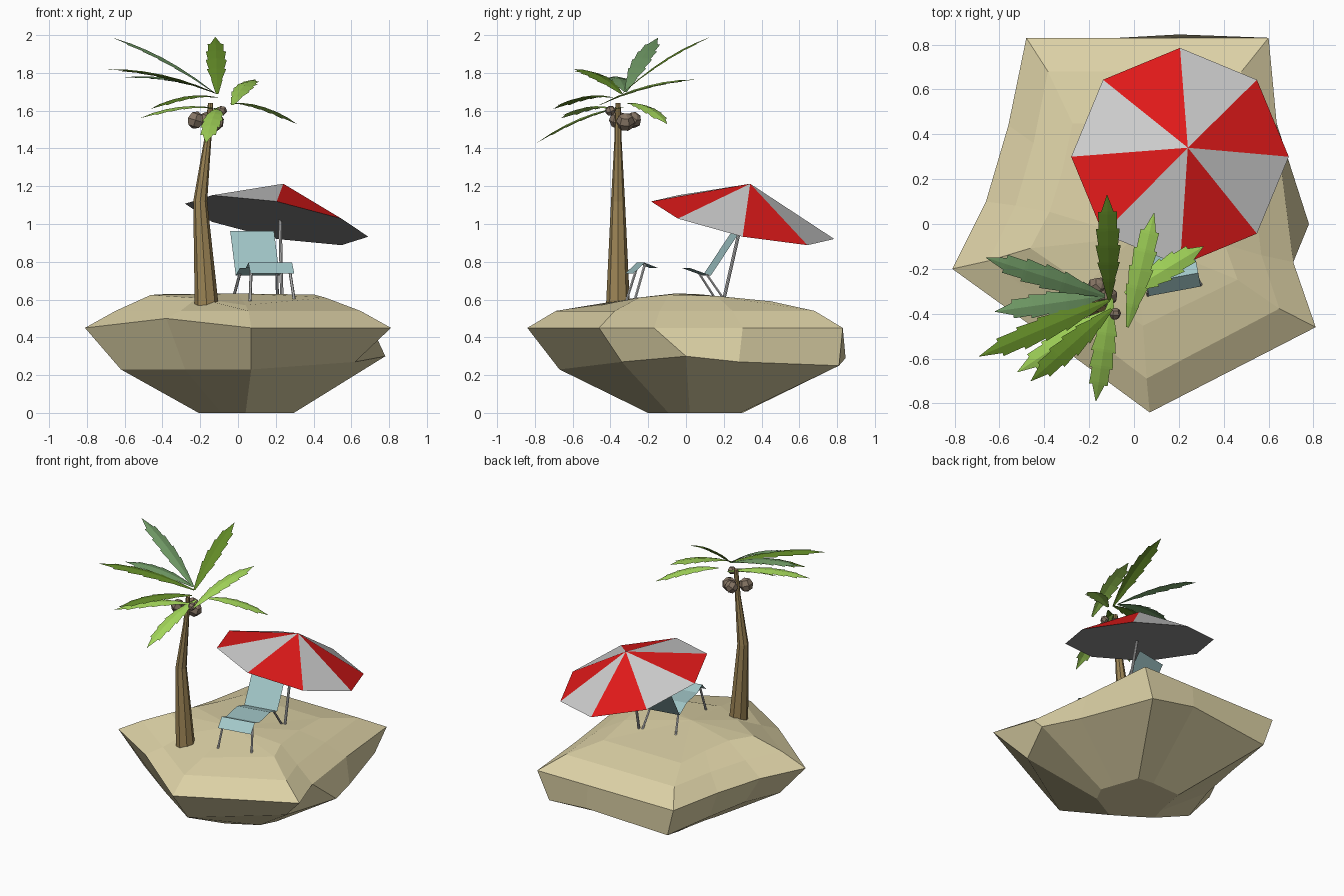
import bpy, bmesh
from math import sin, cos, pi, radians
from mathutils import Vector

if "Cube" in bpy.data.objects:
    bpy.data.objects.remove(bpy.data.objects["Cube"])


def mat(name, r, g, b):
    m = bpy.data.materials.new(name)
    m.diffuse_color = (r, g, b, 1)
    m.use_nodes = True
    m.node_tree.nodes["Principled BSDF"].inputs["Base Color"].default_value = m.diffuse_color
    return m


SAND = mat("sand", 0.72, 0.64, 0.38)
RED = mat("red", 0.75, 0.01, 0.01)
WHITE = mat("white", 0.7, 0.7, 0.7)
TEAL = mat("teal", 0.36, 0.57, 0.58)
BARK = mat("bark", 0.33, 0.23, 0.09)
NUT = mat("nut", 0.24, 0.18, 0.13)
LIGHT = mat("light_leaf", 0.36, 0.66, 0.10)
DARK = mat("dark_leaf", 0.12, 0.25, 0.02)
SAGE = mat("sage_leaf", 0.16, 0.32, 0.13)


def build(name, verts, faces, mats=(), recalc=True):
    me = bpy.data.meshes.new(name)
    me.from_pydata([tuple(v) for v in verts], [], faces)
    for m in mats:
        me.materials.append(m)
    if recalc:
        bm = bmesh.new()
        bm.from_mesh(me)
        bmesh.ops.recalc_face_normals(bm, faces=bm.faces)
        bm.to_mesh(me)
        bm.free()
    ob = bpy.data.objects.new(name, me)
    bpy.context.collection.objects.link(ob)
    return ob


def bridge(count, n):
    """Quads joining a stack of rings with n points each."""
    return [(r * n + i, r * n + (i + 1) % n, (r + 1) * n + (i + 1) % n, (r + 1) * n + i)
            for r in range(count - 1) for i in range(n)]


def tube(name, path, radii, sides, mats=()):
    verts = [(x + r * cos(2 * pi * i / sides), y + r * sin(2 * pi * i / sides), z)
             for (x, y, z), r in zip(path, radii) for i in range(sides)]
    faces = bridge(len(path), sides)
    faces += [tuple(range(sides)), tuple(range(len(verts) - sides, len(verts)))]
    return build(name, verts, faces, mats)


# Island: faceted rings from the bottom up to a low peak
rim = [(-.48, .83, .45), (.2, .83, .45), (.60, .83, .45), (.65, .30, .45),
       (.71, -.17, .45), (.81, -.46, .45), (.07, -.84, .45), (-.38, -.51, .50),
       (-.81, -.20, .45), (-.66, .10, .45), (-.56, .44, .45)]
lower = [(-.42, .81, .25), (.2, .845, .29), (.52, .81, .25), (.69, .28, .27),
         (.78, .0, .30), (.62, -.34, .27), (.07, -.67, .23), (-.28, -.43, .23),
         (-.62, -.18, .23), (-.54, .10, .25), (-.48, .42, .25)]
bottom = [(.36 * x + .015, .33 * y + .02, 0) for x, y, z in lower]
slope = [(.8 * x, .82 * y, .54) for x, y, z in rim]
plateau = [(.57 * x, .54 * y, .635 - .095 * abs(y) * .56 - (.02 if y < -.6 else 0)) for x, y, z in rim]
rings = [bottom, lower, rim, slope, plateau]
n = len(rim)
verts = sum(rings, []) + [(0, -.06, .632)]
faces = bridge(5, n) + [tuple(range(n))]
faces += [(4 * n + i, 4 * n + (i + 1) % n, 5 * n) for i in range(n)]
build("island", verts, faces, [SAND])

# Parasol: tilted eight-panel cone with a flat underside
cx, cy, cz, rad = .205, .30, 1.02, .485
verts = []
for k in range(8):
    dx, dy = rad * cos(k * pi / 4), rad * sin(k * pi / 4)
    verts.append((cx + dx, cy + dy, cz - .18 * dx - .205 * dy))
verts.append((.24, .34, 1.213))
canopy = build("parasol_canopy", verts,
               [(k, (k + 1) % 8, 8) for k in range(8)] + [tuple(range(7, -1, -1))],
               [RED, WHITE, mat("underside", .3, .3, .3)])
for k, p in enumerate(canopy.data.polygons):
    p.material_index = k % 2 if k < 8 else 2
tube("parasol_pole", [(.232, .20, .60), (.222, .30, 1.04)], [.009, .009], 8)

# Deck chair: folded fabric sheet, turned slightly about z
ang = radians(10.5)


def chair(u, y, z):
    """u runs across the chair, y along it."""
    return Vector((.125 - .19 * y + u * cos(ang), y + u * sin(ang), z))


profile = [(-.30, .738), (-.24, .795), (-.17, .767), (0, .767), (.11, .727), (.265, .962)]
verts = [chair(u, y, z) for y, z in profile for u in (-.118, .118)]
build("chair_fabric", verts, [(2 * i, 2 * i + 1, 2 * i + 3, 2 * i + 2) for i in range(5)], [TEAL])
for side, s in (("left", -1), ("right", 1)):
    tube(f"chair_front_leg_{side}", [chair(s * .12, -.295, .59), chair(s * .10, -.235, .79)], [.008] * 2, 6)
    tube(f"chair_rear_leg_{side}", [chair(s * .12, .18, .60), chair(s * .10, .09, .735)], [.008] * 2, 6)

# Palm trunk
tube("palm_trunk", [(-.165, -.36, .555), (-.20, -.36, 1.12), (-.16, -.36, 1.45), (-.145, -.36, 1.64)],
     [.064, .037, .019, .014], 8, [BARK])

# Coconuts
for i, (x, y, z, r) in enumerate([(-.225, -.36, 1.55, .048), (-.12, -.32, 1.54, .05),
                                  (-.165, -.28, 1.55, .045), (-.085, -.40, 1.6, .028)]):
    bpy.ops.mesh.primitive_uv_sphere_add(segments=6, ring_count=4, radius=r, location=(x, y, z),
                                         rotation=(.4 * i, .3, i))
    ob = bpy.context.object
    ob.name = f"coconut_{i + 1}"
    ob.data.materials.append(NUT)


# Palm fronds: arched strips with saw-tooth edges
def frond(name, base, tip, m, width=.056, arch=.035):
    base, tip = Vector(base), Vector(tip)
    d = tip - base
    side = Vector((-d.y, d.x, 0)).normalized()
    stations = [(0, .12)]
    shape = [.55, .9, 1, .95, .75]
    for i, w in enumerate(shape):
        t = .2 + i * .16
        stations += [(t, w), (t - .025, w * .76)]
    stations.append((1, .02))
    verts = []
    for t, w in stations:
        c = base + d * t + Vector((0, 0, arch * 4 * t * (1 - t)))
        e = side * width * w
        drop = Vector((0, 0, -.22 * width * w))
        verts += [c + e + drop, c, c - e + drop]
    faces = []
    for i in range(len(stations) - 1):
        a, b = 3 * i, 3 * i + 3
        faces += [(a, a + 1, b + 1, b), (a + 1, a + 2, b + 2, b + 1)]
    build(name, verts, faces, [m], recalc=False)


dark_base, sage_base = (-.11, -.34, 1.69), (-.13, -.32, 1.70)
fronds = [
    (dark_base, (-.12, .13, 1.99), DARK), (dark_base, (-.69, -.59, 1.82), DARK),
    ((-.10, -.38, 1.67), (-.46, -.70, 1.61), DARK),
    (sage_base, (-.66, -.15, 1.985), SAGE), (sage_base, (-.62, -.39, 1.775), SAGE),
    ((-.03, -.46, 1.63), (.09, .05, 1.765), LIGHT), ((-.04, -.31, 1.64), (.31, -.10, 1.53), LIGHT),
    ((-.10, -.33, 1.62), (-.17, -.79, 1.43), LIGHT), ((-.10, -.38, 1.61), (-.52, -.66, 1.56), LIGHT)]
for i, (b, t, m) in enumerate(fronds):
    frond(f"palm_frond_{i + 1}", b, t, m)
